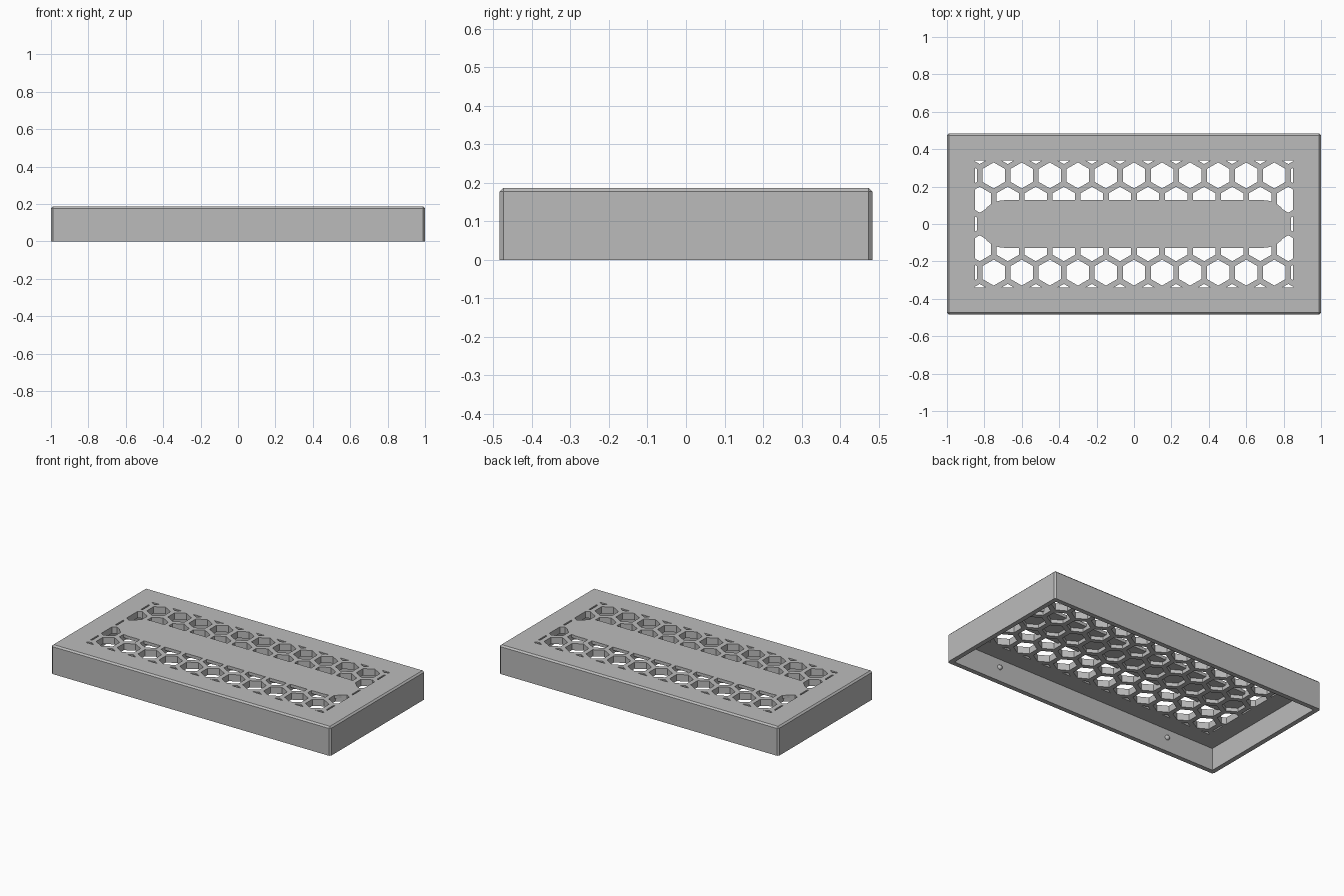
import bpy, bmesh, math
from mathutils import Matrix, Vector

cube = bpy.data.objects.get("Cube")
if cube:
    bpy.data.objects.remove(cube, do_unlink=True)

W, D, H = 2.0, 0.967, 0.187      # outer size
WALL, TOP, SKIN = 0.03, 0.043, 0.02
PITCH, FLATS = 0.15, 0.12        # honeycomb spacing and cell width

grey = bpy.data.materials.new("plain grey")
grey.use_nodes = True
grey.diffuse_color = (0.5, 0.5, 0.5, 1)
grey.node_tree.nodes["Principled BSDF"].inputs["Base Color"].default_value = (0.5, 0.5, 0.5, 1)


def to_object(name, bm):
    mesh = bpy.data.meshes.new(name)
    bmesh.ops.recalc_face_normals(bm, faces=bm.faces)
    bm.to_mesh(mesh)
    bm.free()
    mesh.materials.append(grey)
    obj = bpy.data.objects.new(name, mesh)
    bpy.context.collection.objects.link(obj)
    return obj


def add_box(bm, sx, sy, z0, z1):
    m = Matrix.Translation((0, 0, (z0 + z1) / 2)) @ Matrix.Diagonal((sx, sy, z1 - z0, 1))
    bmesh.ops.create_cube(bm, size=1, matrix=m)


def add_prism(bm, points, z0, z1):
    face = bm.faces.new([bm.verts.new((x, y, z0)) for x, y in points])
    out = bmesh.ops.extrude_face_region(bm, geom=[face], use_keep_orig=True)
    moved = [v for v in out["geom"] if isinstance(v, bmesh.types.BMVert)]
    bmesh.ops.translate(bm, verts=moved, vec=(0, 0, z1 - z0))


def boolean(target, cutter, operation):
    cutter.hide_render = True
    mod = target.modifiers.new("cut", 'BOOLEAN')
    mod.operation, mod.solver, mod.object = operation, 'EXACT', cutter
    graph = bpy.context.evaluated_depsgraph_get()
    result = bpy.data.meshes.new_from_object(target.evaluated_get(graph))
    target.modifiers.clear()
    target.data = result
    bpy.data.objects.remove(cutter, do_unlink=True)


# Cover shell: chamfered box, open underneath
bm = bmesh.new()
add_box(bm, W, D, 0, H)
edges = [e for e in bm.edges if max(v.co.z for v in e.verts) > H / 2]
bmesh.ops.bevel(bm, geom=edges, offset=0.01, segments=1, affect='EDGES')
cover = to_object("cover", bm)

bm = bmesh.new()
add_box(bm, W - 2 * WALL, D - 2 * WALL, -0.1, H - TOP)
boolean(cover, to_object("cavity", bm), 'DIFFERENCE')

# Honeycomb cells, trimmed to the grille rectangle
bm = bmesh.new()
radius = FLATS / math.sqrt(3)
for row in range(-3, 4):
    y = row * PITCH * math.sqrt(3) / 2
    for col in range(-7, 7):
        x = (col + 0.5 * (row % 2)) * PITCH
        add_prism(bm, [(x + radius * math.sin(i * math.pi / 3),
                        y + radius * math.cos(i * math.pi / 3)) for i in range(6)], 0.1, 0.25)
    if row % 2 == 0:
        x = 7 * PITCH
cells = to_object("cells", bm)
bm = bmesh.new()
add_box(bm, 1.7, 0.68, 0.05, 0.3)
boolean(cells, to_object("grille_area", bm), 'INTERSECT')

# Solid round-ended skin left over the middle cells
bm = bmesh.new()
R, CX = 0.127, 0.695
ends = [(s * (CX + R * math.sin(a)), s * R * math.cos(a))
        for s in (1, -1) for a in [math.pi * i / 24 for i in range(25)]]
add_prism(bm, ends, H - SKIN, 0.3)
boolean(cells, to_object("badge_area", bm), 'DIFFERENCE')
boolean(cover, cells, 'DIFFERENCE')

# Small snap bumps on the inside of the long walls
for side, label in ((-1, "front"), (1, "back")):
    for sx, hand in ((-1, "right"), (1, "left")):
        bm = bmesh.new()
        spot = Vector((sx * 0.63, side * (D / 2 - WALL), 0.09))
        bmesh.ops.create_uvsphere(bm, u_segments=16, v_segments=8, radius=0.016,
                                  matrix=Matrix.Translation(spot))
        bump = to_object(f"snap_bump_{label}_{hand}", bm)
        for p in bump.data.polygons:
            p.use_smooth = True
